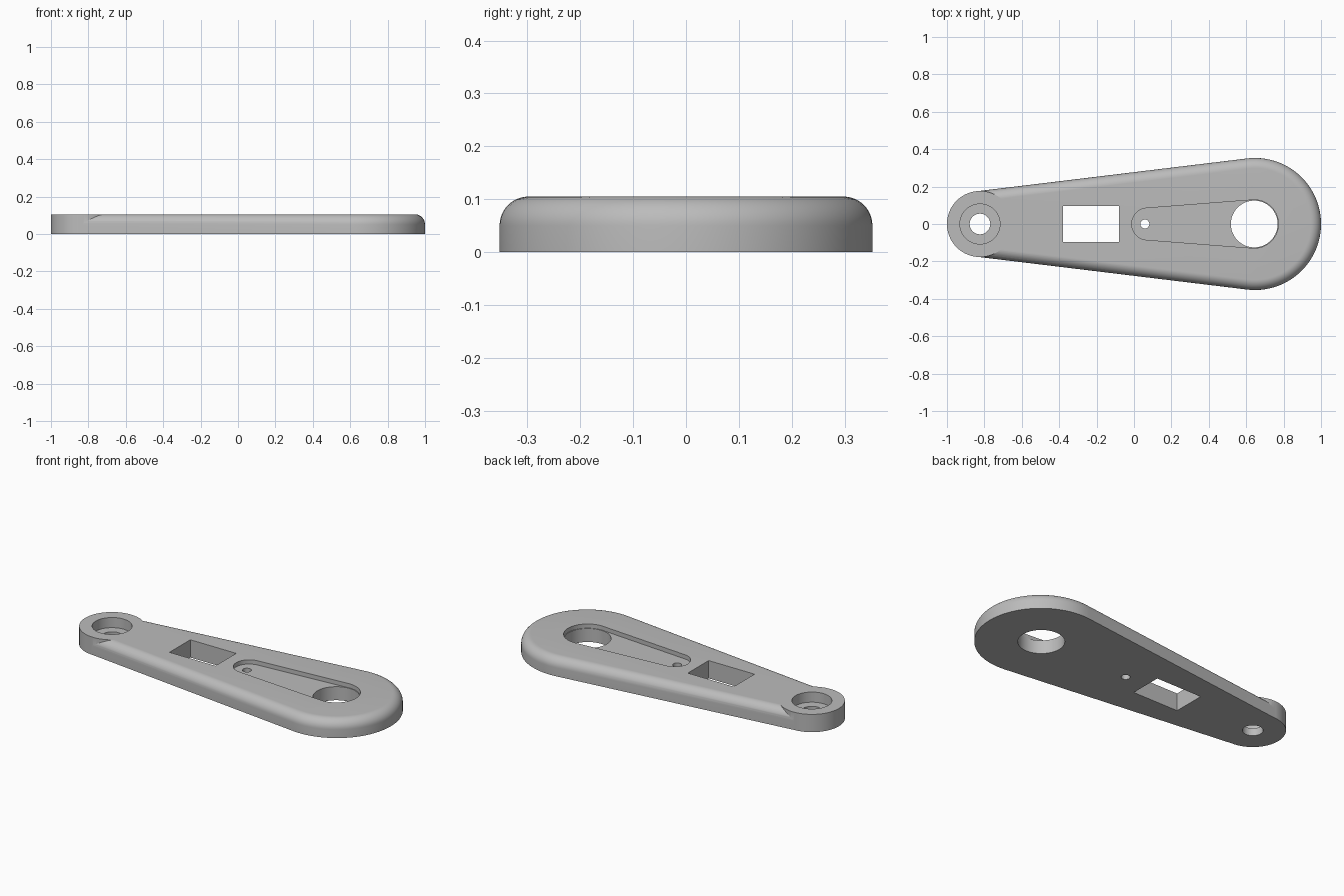
import bpy, bmesh
from math import sin, cos, pi, asin, radians

cube = bpy.data.objects.get("Cube")
if cube:
    bpy.data.objects.remove(cube)

HEIGHT, FILLET = 0.105, 0.055
BOSS_X, BOSS_R = -0.8235, 0.1765
HEAD_X, HEAD_R = 0.647, 0.353

grey = bpy.data.materials.new("light grey")
grey.use_nodes = True
grey.diffuse_color = (0.5, 0.5, 0.5, 1)
grey.node_tree.nodes["Principled BSDF"].inputs["Base Color"].default_value = (0.5, 0.5, 0.5, 1)


def arc(x, r, a0, a1, n):
    return [(x + r * cos(a0 + (a1 - a0) * i / n), r * sin(a0 + (a1 - a0) * i / n)) for i in range(n + 1)]


def teardrop(x1, r1, x2, r2, n=48):
    """Outline wrapped around a small left circle and a large right circle."""
    t = pi / 2 + asin((r2 - r1) / (x2 - x1))
    return arc(x2, r2, -t, t, n) + arc(x1, r1, t, 2 * pi - t, n)


def circle(x, r, n=96):
    return arc(x, r, 0, 2 * pi, n)[:-1]


def loft(name, layers):
    """Solid through (outline, z) layers with equal point counts."""
    bm = bmesh.new()
    rings = [[bm.verts.new((x, y, z)) for x, y in pts] for pts, z in layers]
    for low, high in zip(rings, rings[1:]):
        for i in range(len(low)):
            j = (i + 1) % len(low)
            bm.faces.new((low[i], low[j], high[j], high[i]))
    bm.faces.new(rings[0][::-1])
    bm.faces.new(rings[-1])
    mesh = bpy.data.meshes.new(name)
    bm.to_mesh(mesh)
    bm.free()
    mesh.materials.append(grey)
    obj = bpy.data.objects.new(name, mesh)
    bpy.context.collection.objects.link(obj)
    return obj


def combine(target, tool, operation):
    mod = target.modifiers.new(operation.lower(), 'BOOLEAN')
    mod.operation, mod.object, mod.solver = operation, tool, 'EXACT'
    bpy.context.view_layer.objects.active = target
    bpy.ops.object.modifier_apply(modifier=mod.name)
    bpy.data.objects.remove(tool)


# Tapered arm with a rounded top edge
steps = 10
layers = [(0, 0)]
for i in range(steps + 1):
    a = pi / 2 * i / steps
    layers.append((FILLET * (1 - cos(a)), HEIGHT - FILLET + FILLET * sin(a)))
inner_r = BOSS_R - 0.0006
arm = loft("lever_arm", [(teardrop(BOSS_X, inner_r - d, HEAD_X, HEAD_R - d), z) for d, z in layers])

# Square-edged boss at the narrow end
combine(arm, loft("boss", [(circle(BOSS_X, BOSS_R), 0), (circle(BOSS_X, BOSS_R), HEIGHT)]), 'UNION')

# Holes, window and shallow recess: outline and floor height
window = [(-0.38, -0.097), (-0.08, -0.097), (-0.08, 0.097), (-0.38, 0.097)]
cuts = {
    "recess": (teardrop(0.073, 0.085, 0.643, 0.129), 0.08),
    "counterbore": (circle(BOSS_X, 0.107), 0.045),
    "boss_hole": (circle(BOSS_X, 0.055), -0.1),
    "window": (window, -0.1),
    "pin_hole": (circle(0.058, 0.024), -0.1),
    "head_hole": (circle(0.643, 0.125), -0.1),
}
for name, (outline, floor) in cuts.items():
    combine(arm, loft(name, [(outline, floor), (outline, 0.2)]), 'DIFFERENCE')

# Smooth curved walls, sharp rims
bpy.ops.object.select_all(action='DESELECT')
arm.select_set(True)
bpy.context.view_layer.objects.active = arm
bpy.ops.object.shade_smooth_by_angle(angle=radians(25))
